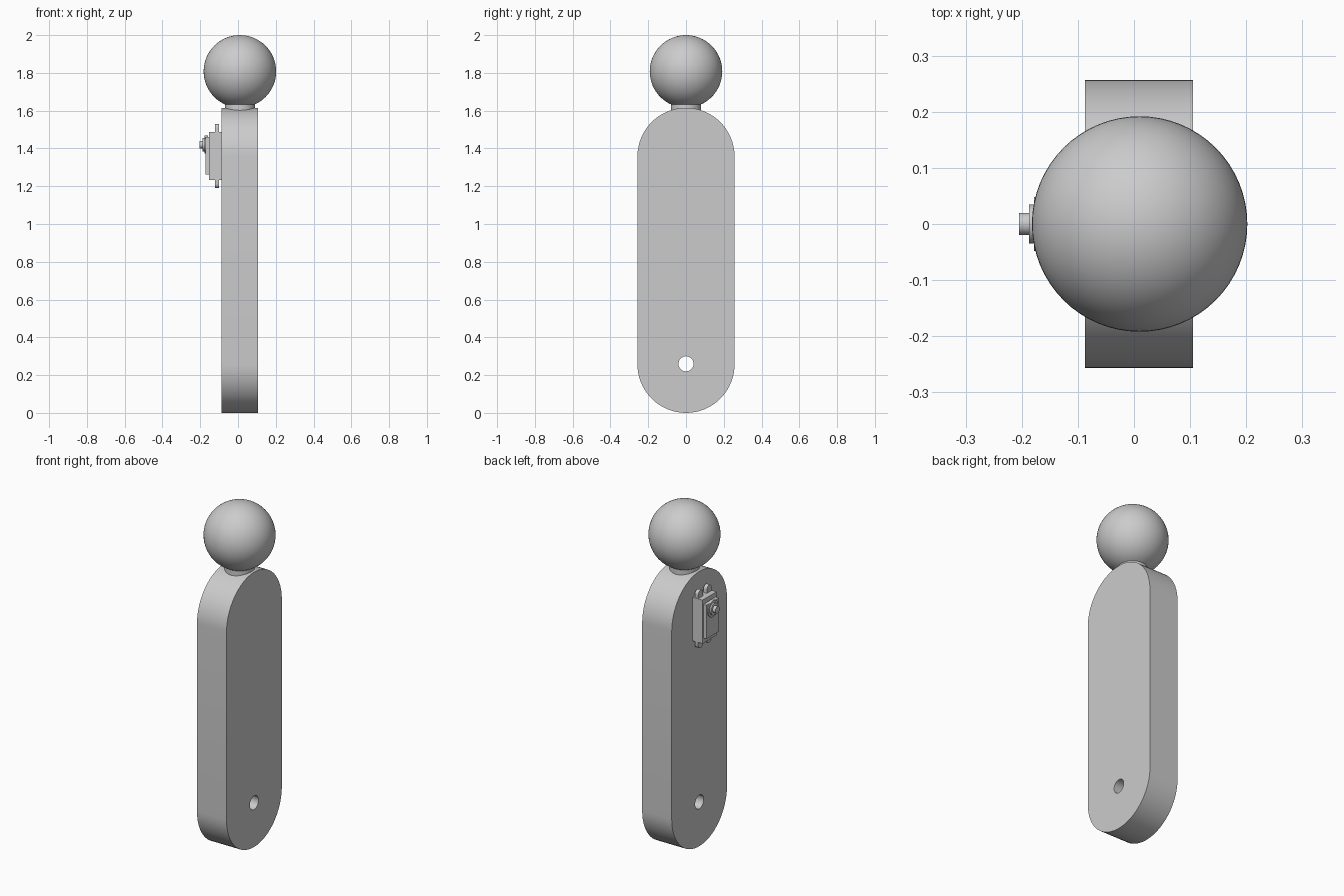
import bpy, bmesh, math
from mathutils import Matrix, Vector

cube = bpy.data.objects.get("Cube")
if cube:
    bpy.data.objects.remove(cube, do_unlink=True)

grey = bpy.data.materials.new("plain_grey")
grey.use_nodes = True
grey.diffuse_color = (0.6, 0.6, 0.6, 1)
grey.node_tree.nodes["Principled BSDF"].inputs["Base Color"].default_value = (0.6, 0.6, 0.6, 1)


def finish(name, bm):
    bmesh.ops.recalc_face_normals(bm, faces=bm.faces)
    mesh = bpy.data.meshes.new(name)
    bm.to_mesh(mesh)
    bm.free()
    mesh.materials.append(grey)
    obj = bpy.data.objects.new(name, mesh)
    bpy.context.collection.objects.link(obj)
    bpy.ops.object.select_all(action="DESELECT")
    obj.select_set(True)
    bpy.context.view_layer.objects.active = obj
    bpy.ops.object.shade_smooth_by_angle(angle=math.radians(30))
    return obj


def pill(y, z_low, z_high, r, steps=32):
    """Upright rounded outline; a circle when z_low equals z_high."""
    points = []
    for centre, start in ((z_high, 0), (z_low, math.pi)):
        for i in range(steps + 1):
            a = start + math.pi * i / steps
            points.append((y + r * math.cos(a), centre + r * math.sin(a)))
    return points


def plate(name, x0, x1, *outlines):
    """Extrude nested outlines along x; inner outlines become holes."""
    bm = bmesh.new()
    for outline in outlines:
        verts = [bm.verts.new((x0, y, z)) for y, z in outline]
        for i, v in enumerate(verts):
            bm.edges.new((v, verts[i - 1]))
    bmesh.ops.remove_doubles(bm, verts=bm.verts, dist=1e-5)
    bmesh.ops.triangle_fill(bm, edges=bm.edges, use_beauty=True, normal=(1, 0, 0))
    moved = bmesh.ops.extrude_face_region(bm, geom=bm.faces[:], use_keep_orig=True)["geom"]
    bmesh.ops.translate(bm, vec=(x1 - x0, 0, 0),
                        verts=[g for g in moved if isinstance(g, bmesh.types.BMVert)])
    return finish(name, bm)


def box(name, low, high):
    low, high = Vector(low), Vector(high)
    bm = bmesh.new()
    bmesh.ops.create_cube(bm, size=1, matrix=Matrix.Translation((low + high) / 2)
                          @ Matrix.Diagonal((high - low).to_4d()))
    return finish(name, bm)


def cylinder(name, centre, r, depth, along_x=False):
    turn = Matrix.Rotation(math.pi / 2, 4, "Y") if along_x else Matrix()
    bm = bmesh.new()
    bmesh.ops.create_cone(bm, cap_ends=True, segments=48, radius1=r, radius2=r,
                          depth=depth, matrix=Matrix.Translation(centre) @ turn)
    return finish(name, bm)


# Rounded slab with a pivot hole near its foot
plate("body", -0.087, 0.105, pill(0, 0.257, 1.358, 0.257), pill(0, 0.26, 0.26, 0.04, 16))

# Neck and ball on top
cylinder("neck", (0.01, 0, 1.61), 0.08, 0.1)
bm = bmesh.new()
bmesh.ops.create_uvsphere(bm, u_segments=64, v_segments=32, radius=0.192,
                          matrix=Matrix.Translation((0.01, 0, 1.808)))
finish("ball", bm)

# Motor housing with a raised front cover
box("motor_housing", (-0.153, -0.065, 1.232), (-0.08, 0.065, 1.488))
box("motor_cover", (-0.173, -0.057, 1.262), (-0.15, 0.057, 1.46))

# Rounded mounting tabs at both ends of the housing
for side, y in (("left", -0.04), ("right", 0.04)):
    plate("mounting_tab_" + side, -0.123, -0.101, pill(y, 1.212, 1.508, 0.022, 12))

# Output shaft stepped out of the cover
for name, r, x_end in (("shaft_collar", 0.048, -0.178),
                       ("shaft_boss", 0.035, -0.187),
                       ("output_shaft", 0.02, -0.205)):
    x_start = -0.16
    cylinder(name, ((x_start + x_end) / 2, 0, 1.42), r, x_start - x_end, along_x=True)
